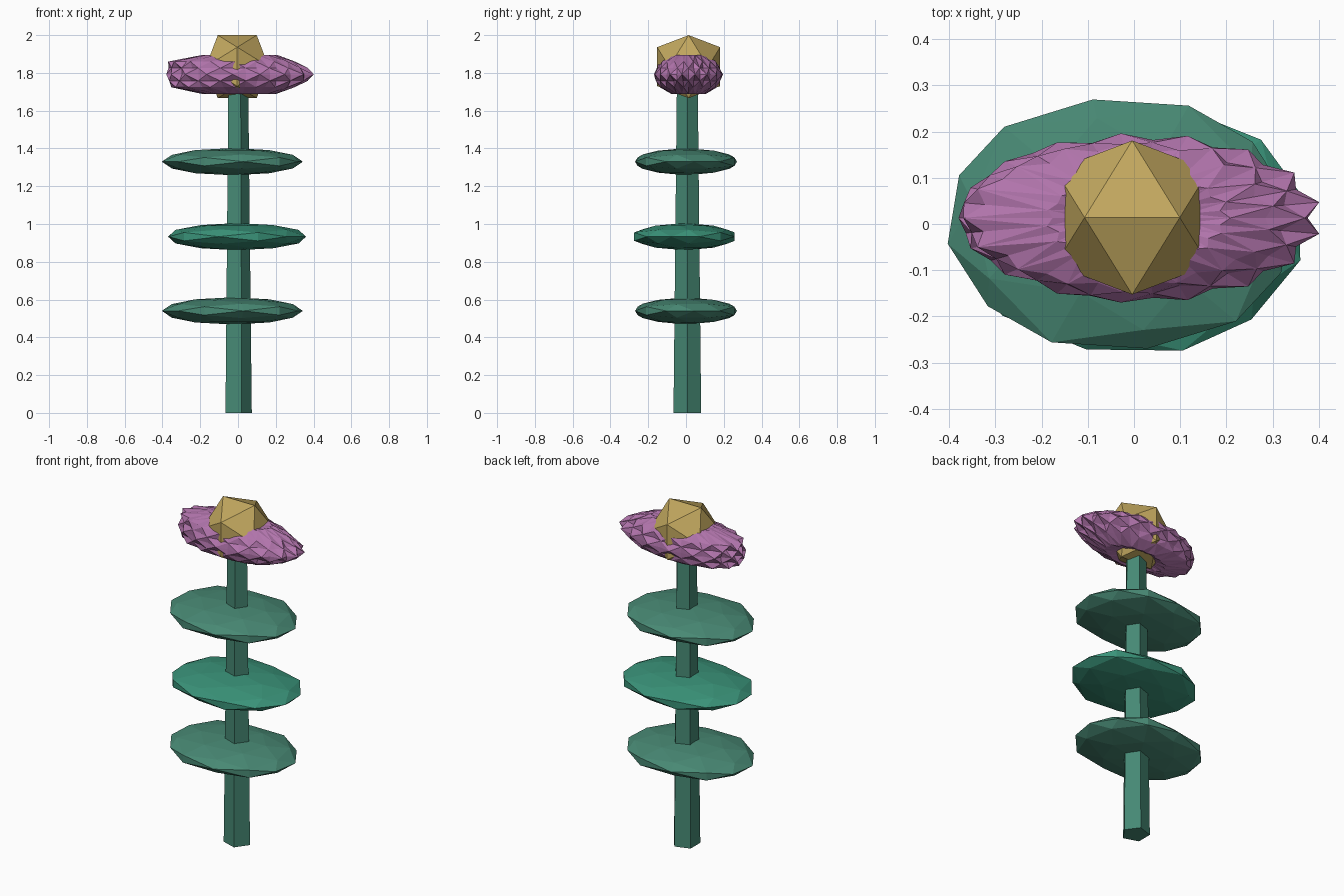
import bpy, bmesh, math, random
from mathutils import Matrix

if "Cube" in bpy.data.objects:
    bpy.data.objects.remove(bpy.data.objects["Cube"])

random.seed(4)


def material(name, rgb):
    m = bpy.data.materials.new(name)
    m.diffuse_color = (*rgb, 1)
    m.use_nodes = True
    m.node_tree.nodes["Principled BSDF"].inputs["Base Color"].default_value = m.diffuse_color
    return m


def finish(bm, name, mat):
    bmesh.ops.recalc_face_normals(bm, faces=bm.faces)
    me = bpy.data.meshes.new(name)
    bm.to_mesh(me)
    bm.free()
    me.materials.append(mat)
    ob = bpy.data.objects.new(name, me)
    bpy.context.collection.objects.link(ob)
    return ob


def ico(cuts=0):
    """Unit icosahedron with a horizontal edge on top."""
    bm = bmesh.new()
    p = (1 + math.sqrt(5)) / 2
    for a in (-1, 1):
        for b in (-p, p):
            for co in ((a, 0, b), (0, b, a), (b, a, 0)):
                bm.verts.new(co)
    bmesh.ops.convex_hull(bm, input=bm.verts)
    if cuts:
        bmesh.ops.subdivide_edges(bm, edges=bm.edges, cuts=cuts, use_grid_fill=True)
    for v in bm.verts:
        v.co.normalize()
    return bm


stem_green = material("stem_green", (0.061, 0.25, 0.175))
leaf_green = material("leaf_green", (0.065, 0.25, 0.175))
bright_green = material("bright_green", (0.042, 0.29, 0.19))
purple = material("purple", (0.44, 0.175, 0.41))
gold = material("gold", (0.54, 0.39, 0.114))

# Five-sided tapered stem
bm = bmesh.new()
rings = []
for z, r in ((0, 0.077), (1.75, 0.058)):
    rings.append([bm.verts.new((-0.004 + r * math.cos(math.tau * i / 5),
                                0.007 + r * math.sin(math.tau * i / 5), z)) for i in range(5)])
for i in range(5):
    j = (i + 1) % 5
    bm.faces.new((rings[0][i], rings[0][j], rings[1][j], rings[1][i]))
bm.faces.new(rings[0][::-1])
bm.faces.new(rings[1])
finish(bm, "stem", stem_green)

# Three flattened leaf discs
for name, x, y, z, turn, mat in (("lower_leaf", -0.03, 0.0, 0.54, 9, leaf_green),
                                 ("middle_leaf", -0.005, -0.008, 0.933, -15, bright_green),
                                 ("upper_leaf", -0.03, 0.0, 1.33, 9, leaf_green)):
    bm = ico(1)
    for v in bm.verts:
        if 0.25 < abs(v.co.z) < 0.35:      # fuller rim
            v.co.x *= 1.07
            v.co.y *= 1.07
    bm.transform(Matrix.Translation((x, y, z)) @ Matrix.Diagonal((0.378, 0.273, 0.072, 1))
                 @ Matrix.Rotation(math.radians(turn), 4, "Z"))
    finish(bm, name, mat)

# Jagged ring of petals: blunt on the left, pointed on the right
upper = [(0.85, 0.28, 0.28), (1.0, 0.5, 0.5), (0.66, 0.74, 0.92), (0.33, 0.88, 0.93)]
profile = upper + [(0, 1.0, 0.97)] + [(-z, a, b) for z, a, b in upper[::-1]]
N = 34
grid = []
bm = bmesh.new()
for j, (z, r_right, r_left) in enumerate(profile):
    row = []
    for i in range(N):
        a = math.tau * i / N
        t = (1 + math.cos(a)) / 2
        r = r_right * t + r_left * (1 - t)
        r *= 1.0 if (i + j) % 2 else 0.92
        if j != 4:
            r *= random.uniform(0.97, 1.03)
        row.append(bm.verts.new((0.008 + 0.4 * r * math.cos(a),
                                 0.013 + 0.187 * r * math.sin(a),
                                 1.792 + 0.103 * z)))
    grid.append(row)
for j in range(len(grid) - 1):
    for i in range(N):
        k = (i + 1) % N
        a, b, c, d = grid[j][i], grid[j][k], grid[j + 1][k], grid[j + 1][i]
        # split along the ridge between peaks
        tris = ((a, b, c), (a, c, d)) if (i + j) % 2 else ((a, b, d), (b, c, d))
        for tri in tris:
            bm.faces.new(tri)
bm.faces.new(grid[0])
bm.faces.new(grid[-1][::-1])
finish(bm, "petals", purple)

# Faceted flower centre
bm = ico()
bm.transform(Matrix.Translation((-0.004, 0.014, 1.833)) @ Matrix.Scale(0.196, 4))
finish(bm, "flower_centre", gold)
